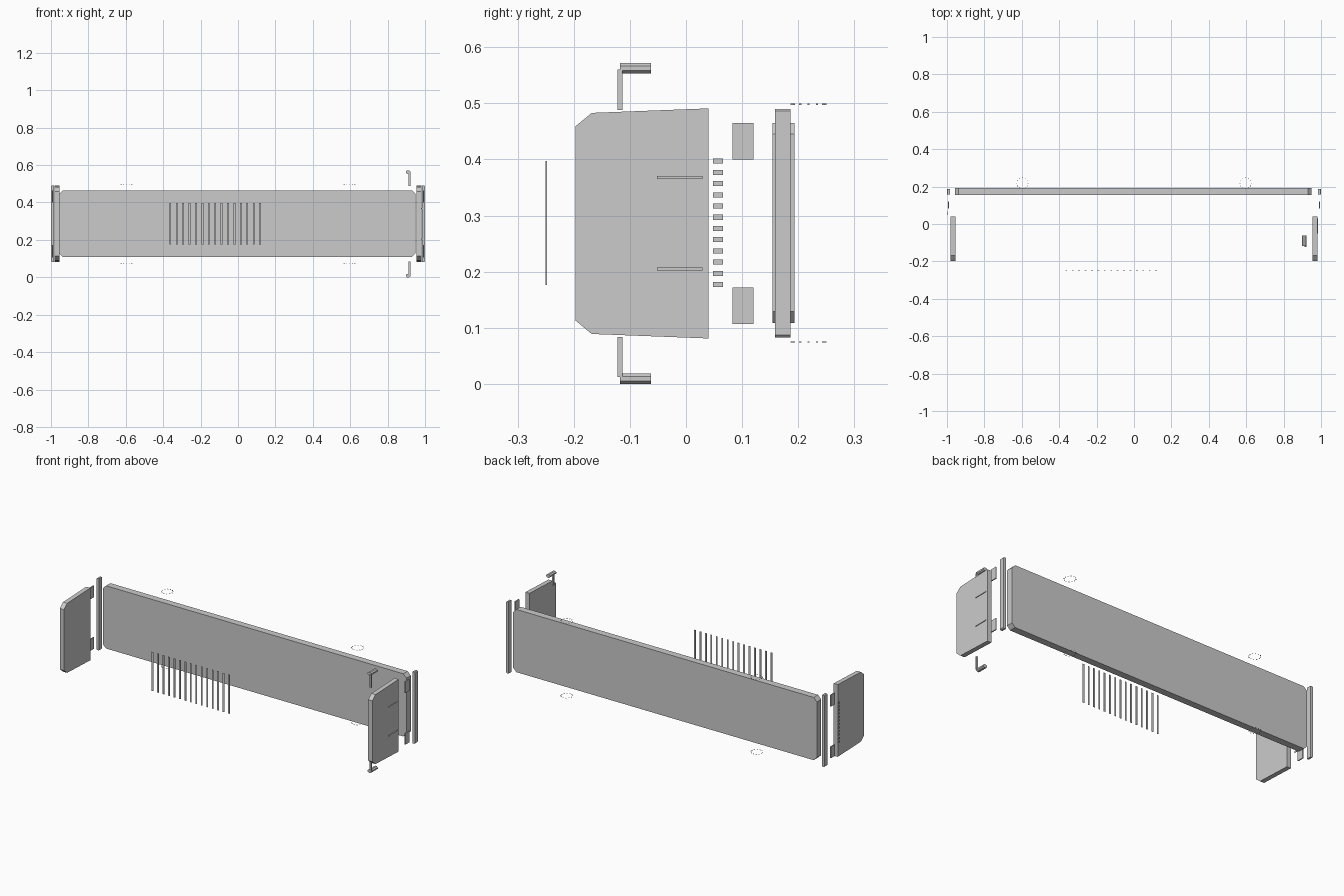
import bpy, bmesh, math
from mathutils import Vector

default = bpy.data.objects.get("Cube")
if default:
    bpy.data.objects.remove(default, do_unlink=True)

MID_Z = 0.286


def finish(name, bm):
    bmesh.ops.recalc_face_normals(bm, faces=bm.faces)
    mesh = bpy.data.meshes.new(name)
    bm.to_mesh(mesh)
    bm.free()
    obj = bpy.data.objects.new(name, mesh)
    bpy.context.collection.objects.link(obj)
    return obj


def add_box(bm, x, y, z):
    """Add a box given (min, max) ranges on each axis."""
    verts = bmesh.ops.create_cube(bm, size=1)["verts"]
    for v in verts:
        v.co = Vector(r[0] if c < 0 else r[1] for c, r in zip(v.co, (x, y, z)))


def boxes(name, ranges):
    bm = bmesh.new()
    for x, y, z in ranges:
        add_box(bm, x, y, z)
    return finish(name, bm)


def prism(name, points, depth):
    """Extrude a closed outline of 3D points along the depth vector."""
    bm = bmesh.new()
    face = bm.faces.new([bm.verts.new(p) for p in points])
    new = bmesh.ops.extrude_face_region(bm, geom=[face])["geom"]
    moved = [g for g in new if isinstance(g, bmesh.types.BMVert)]
    bmesh.ops.translate(bm, verts=moved, vec=depth)
    return finish(name, bm)


def flip(r):
    """Mirror a height range about the middle height."""
    return (2 * MID_Z - r[1], 2 * MID_Z - r[0])


# Long panel with clipped corners
left, right, low, high, cut = -0.957, 0.95, 0.109, 0.465, 0.02
outline = [(left + cut, low), (right - cut, low), (right, low + cut), (right, high - cut),
           (right - cut, high), (left + cut, high), (left, high - cut), (left, low + cut)]
prism("main_panel", [(x, 0.154, z) for x, z in outline], (0, 0.039, 0))

# Tapered side plates, end rails and hinge tabs
half = [(0.04, 0.205), (-0.168, 0.197), (-0.197, 0.173)]
plate = half + [(y, -z) for y, z in reversed(half)]
for side, s in (("left", 1), ("right", -1)):
    prism(side + "_side_plate", [(s * 0.955, y, MID_Z + z) for y, z in plate], (s * 0.026, 0, 0))

    rail = [(0.985, 0.083), (0.996, 0.083), (1.0, 0.087),
            (1.0, 0.486), (0.996, 0.49), (0.985, 0.49)]
    prism(side + "_end_rail", [(s * x, 0.159, z) for x, z in rail], (0, 0.027, 0))

    tab_z = (0.4, 0.465)
    x = tuple(sorted((s * 0.988, s * 0.994)))
    boxes(side + "_hinge_tabs", [(x, (0.083, 0.12), z) for z in (tab_z, flip(tab_z))])

# Raised strips on the left side plate
boxes("side_strips", [((0.979, 0.985), (-0.052, 0.029), (z - 0.0025, z + 0.0025))
                      for z in (0.205, 0.368)])

# Column of small teeth on the right side
boxes("side_teeth", [((-1.0, -0.996), (0.048, 0.066), (z - 0.0045, z + 0.0045))
                     for z in (0.177 + 0.02 * i for i in range(12))])

# Row of thin front slats
boxes("front_slats", [((x - 0.005, x + 0.005), (-0.25, -0.248), (0.176, 0.397))
                      for x in (-0.362 + 0.0343 * i for i in range(15))])

# Hooked handles above and below the left plate
stem_z = (0.488, 0.56)
for level, s in (("upper", 1), ("lower", -1)):
    boxes(level + "_handle_stem", [((0.912, 0.922), (-0.122, -0.113),
                                    stem_z if s > 0 else flip(stem_z))])
    ring = [math.tau * (i + 0.5) / 8 for i in range(8)]
    prism(level + "_handle_grip",
          [(0.909 + 0.013 * math.cos(a), -0.118, MID_Z + s * 0.2765 + 0.0102 * math.sin(a))
           for a in ring], (0, 0.056, 0))

# Dotted rings of tiny studs behind the panel
for side, x0 in (("left", 0.597), ("right", -0.597)):
    for level, z in (("upper", 0.4985), ("lower", 0.0745)):
        studs = []
        for i in range(12):
            a = math.tau * i / 12
            x, y = x0 + 0.03 * math.cos(a), 0.2185 + 0.03 * math.sin(a)
            studs.append(((x - 0.002, x + 0.002), (y - 0.002, y + 0.002), (z - 0.001, z + 0.001)))
        boxes(f"{level}_{side}_stud_ring", studs)
